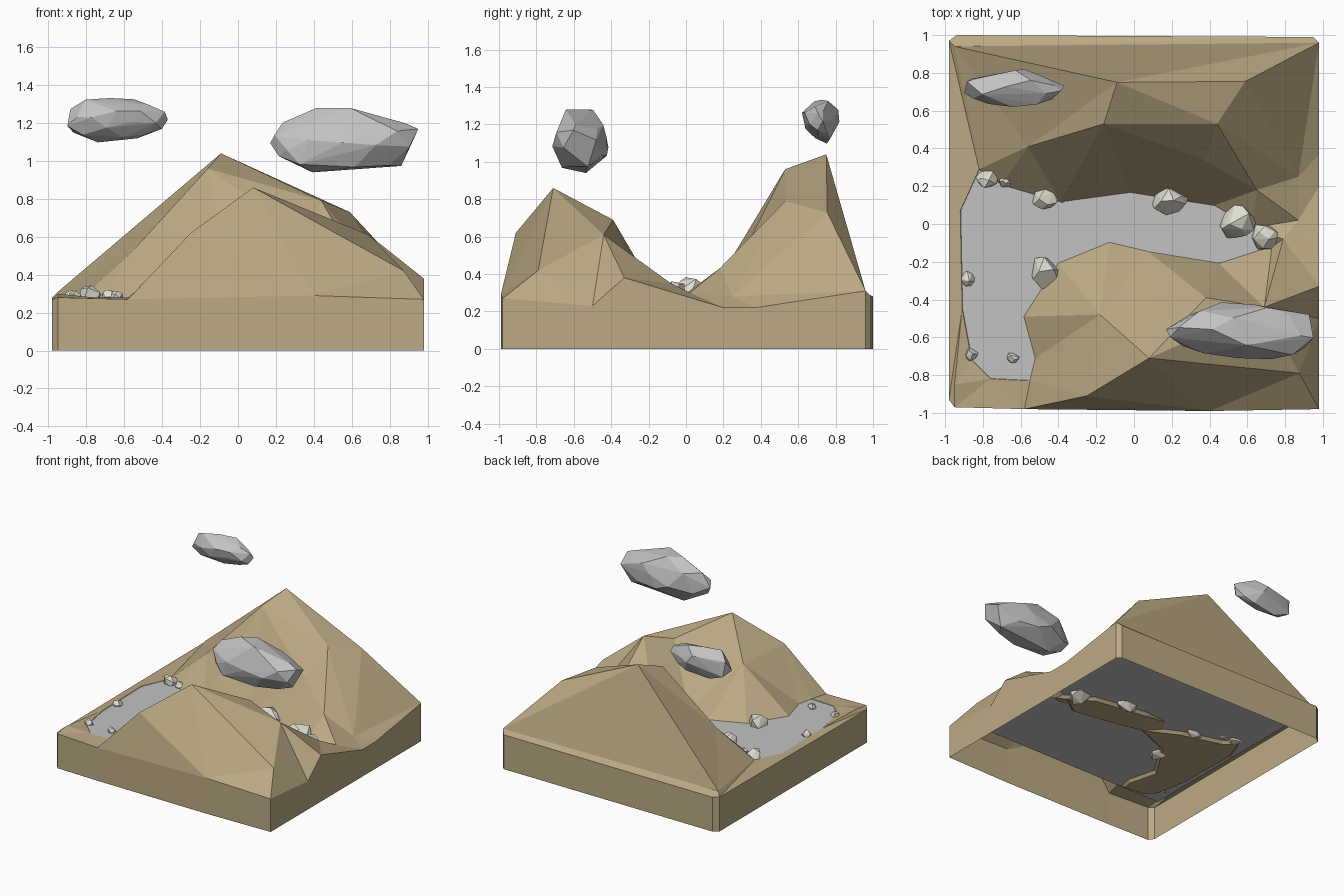
import bpy
import bmesh
import math
import random
from mathutils import Vector
from mathutils.geometry import delaunay_2d_cdt

default_cube = bpy.data.objects.get("Cube")
if default_cube:
    bpy.data.objects.remove(default_cube, do_unlink=True)


def make_material(name, red, green, blue):
    material = bpy.data.materials.new(name)
    material.use_nodes = True
    colour = (red, green, blue, 1)
    material.diffuse_color = colour
    shader = material.node_tree.nodes["Principled BSDF"]
    shader.inputs["Base Color"].default_value = colour
    shader.inputs["Roughness"].default_value = 0.9
    return material


sand = make_material("sand", 0.5, 0.4, 0.23)
grey = make_material("water and cloud grey", 0.54, 0.54, 0.54)
pebble = make_material("pale stone", 0.74, 0.73, 0.63)


def finish(bm, name, material):
    bmesh.ops.recalc_face_normals(bm, faces=bm.faces[:])
    mesh = bpy.data.meshes.new(name)
    bm.to_mesh(mesh)
    bm.free()
    mesh.materials.append(material)
    obj = bpy.data.objects.new(name, mesh)
    bpy.context.collection.objects.link(obj)
    return obj


# Key points of the landscape
SHORE = 0.28
back_peak = (-0.09, 0.75, 1.04)
back_brow = (-0.16, 0.53, 0.96)
back_shoulder = (0.44, 0.53, 0.79)
back_end = (0.59, 0.755, 0.73)
back_left_corner = (-0.95, 0.94, 0.31)
back_right_corner = (0.98, 0.96, 0.31)
back_spur = (0.37, 0.34, 0.58)
back_knee = (0.65, 0.18, 0.43)
front_peak = (0.08, -0.71, 0.86)
front_shoulder = (0.38, -0.39, 0.69)
front_end = (0.69, -0.44, 0.61)
front_toe = (-0.25, -0.91, 0.62)
front_cheek = (-0.18, -0.48, 0.6)
front_foot = (-0.58, -0.98, 0.27)
front_edge = (0.4, -0.99, 0.29)
front_knee = (0.875, -0.79, 0.42)
right_saddle = (0.98, -0.33, 0.38)
valley_end = (0.87, 0.02, 0.3)
valley_side = (0.79, -0.08, 0.35)
valley_back = (0.87, 0.25, 0.28)

# Outer rim, counter-clockwise, with chamfered corners
rim = [(-0.98, -0.93, 0.27), (-0.95, -0.97, 0.28), front_foot, front_edge,
       (0.98, -0.98, 0.27), (0.98, -0.5, 0.23), right_saddle, (0.98, 0.2, 0.22),
       (0.98, 0.37, 0.22), back_right_corner, (0.95, 0.99, 0.28),
       (-0.94, 1.0, 0.28), (-0.98, 0.97, 0.28)]

# Waterline, clockwise
shore = [(x, y, SHORE) for x, y in (
    (-0.82, 0.29), (-0.7, 0.21), (-0.39, 0.12), (-0.02, 0.17), (0.43, 0.1),
    (0.63, -0.02), (0.73, -0.12), (0.45, -0.21), (0.08, -0.15), (-0.13, -0.1),
    (-0.4, -0.21), (-0.58, -0.49), (-0.52, -0.71), (-0.55, -0.83),
    (-0.76, -0.82), (-0.86, -0.72), (-0.91, -0.45), (-0.92, 0.07))]

# Ridge lines that the facets must follow
ridges = [
    [back_left_corner, back_peak, back_end, back_right_corner],
    [back_peak, back_brow, back_shoulder, back_end],
    [back_shoulder, back_spur, back_knee, valley_end],
    [back_left_corner, back_right_corner, valley_back, valley_end],
    [front_foot, front_toe, front_peak, front_shoulder, front_end, right_saddle],
    [front_toe, front_edge, front_knee, front_end, front_peak, front_knee],
    [front_peak, front_cheek],
    [front_end, valley_side, valley_end, right_saddle],
    [back_left_corner, shore[0]],
]

# Loose points on the slopes
slopes = [(-0.56, 0.41, 0.52), (-0.95, -0.85, 0.3)]


def valley_floor(loop, inset, height):
    """The waterline moved inwards and sunk under the water."""
    result = []
    for i, here in enumerate(loop):
        before, after = loop[i - 1], loop[(i + 1) % len(loop)]
        here, before, after = (Vector(p[:2]) for p in (here, before, after))
        along = ((here - before).normalized() + (after - here).normalized()).normalized()
        result.append((here.x + along.y * inset, here.y - along.x * inset, height))
    return result


def build_terrain():
    points, edges = [], []

    def index(point):
        if point not in points:
            points.append(point)
        return points.index(point)

    for line in [rim + rim[:1], shore + shore[:1]] + ridges:
        ids = [index(p) for p in line]
        edges.extend(zip(ids, ids[1:]))
    for p in slopes + valley_floor(shore, 0.045, 0.235):
        index(p)
    flat = [Vector(p[:2]) for p in points]
    verts, _, faces, origin, _, _ = delaunay_2d_cdt(flat, edges, [], 0, 1e-5)
    bm = bmesh.new()
    made = []
    for v, source in zip(verts, origin):
        height = points[source[0]][2] if source else SHORE
        made.append(bm.verts.new((v.x, v.y, height)))
    for face in faces:
        bm.faces.new([made[i] for i in face])
    # Side walls, open underneath
    border = [e for e in bm.edges if e.is_boundary]
    walls = bmesh.ops.extrude_edge_only(bm, edges=border)["geom"]
    for v in walls:
        if isinstance(v, bmesh.types.BMVert):
            v.co.z = 0
    return finish(bm, "terrain", sand)


build_terrain()

# Water sheet running beneath the hills
bm = bmesh.new()
bmesh.ops.create_cube(bm, size=1)
for v in bm.verts:
    v.co = (v.co.x * 1.76 - 0.05, v.co.y * 1.69 + 0.015, v.co.z * 0.02 + SHORE - 0.013)
finish(bm, "water", grey)


def faceted_lump(name, material, centre, half, count, seed, tip=0):
    """Convex lump fitted to a box; tip picks the x end that is pointed."""
    rng = random.Random(seed)
    bm = bmesh.new()
    for i in range(count):
        along = 1 - (i + 0.1) / count * (1.92 if tip else 2)
        ring = math.sqrt(max(0, 1 - along * along))
        angle = i * 2.4 + rng.uniform(-0.5, 0.5)
        size = rng.uniform(0.8, 1.2)
        bm.verts.new((along * (tip or 1), ring * size * math.cos(angle),
                      ring * size * math.sin(angle)))
    hull = bmesh.ops.convex_hull(bm, input=bm.verts[:])
    bmesh.ops.delete(bm, geom=hull["geom_interior"], context="VERTS")
    for axis in range(3):
        values = [v.co[axis] for v in bm.verts]
        low, high = min(values), max(values)
        for v in bm.verts:
            t = (v.co[axis] - low) / (high - low)
            v.co[axis] = centre[axis] + (2 * t - 1) * half[axis]
    return finish(bm, name, material)


# Floating clouds
faceted_lump("large_cloud", grey, (0.56, -0.565, 1.11), (0.39, 0.15, 0.17), 36, 4, -1)
faceted_lump("small_cloud", grey, (-0.635, 0.72, 1.215), (0.265, 0.1, 0.117), 34, 9, 1)

# Stones along the shore: x, y, half width, half depth
stones = [(0.19, 0.12, 0.098, 0.072), (0.55, 0.03, 0.098, 0.103),
          (0.7, -0.07, 0.077, 0.066), (-0.47, 0.13, 0.071, 0.053),
          (-0.47, -0.26, 0.074, 0.085), (-0.78, 0.24, 0.06, 0.05),
          (-0.68, 0.23, 0.037, 0.034), (-0.88, -0.29, 0.038, 0.04),
          (-0.86, -0.69, 0.035, 0.034), (-0.64, -0.71, 0.034, 0.027)]
for number, (x, y, wide, deep) in enumerate(stones):
    faceted_lump(f"shore_stone_{number}", pebble, (x, y, SHORE + wide * 0.1),
                 (wide, deep, wide * 0.95), 16, number)
